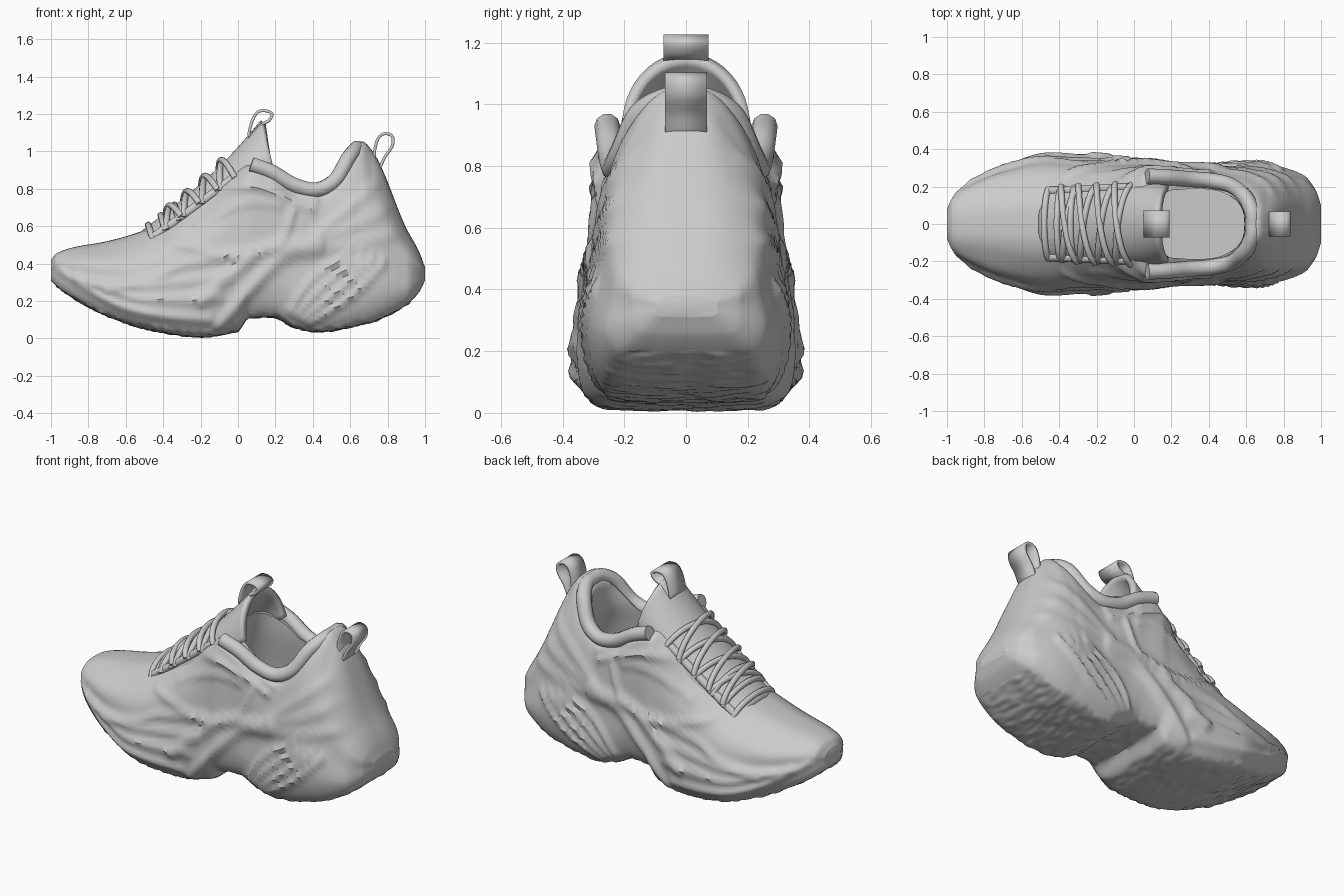
import bpy, math
from mathutils import Vector, noise

if "Cube" in bpy.data.objects:
    bpy.data.objects.remove(bpy.data.objects["Cube"])


def make_obj(name, verts, faces):
    me = bpy.data.meshes.new(name)
    me.from_pydata([tuple(v) for v in verts], [], faces)
    me.update()
    ob = bpy.data.objects.new(name, me)
    bpy.context.collection.objects.link(ob)
    me.shade_smooth()
    return ob


def loft(name, rows, closed=True, caps=True):
    n = len(rows[0])
    faces = []
    for i in range(len(rows) - 1):
        for j in range(n if closed else n - 1):
            k = (j + 1) % n
            faces.append((i * n + j, i * n + k, (i + 1) * n + k, (i + 1) * n + j))
    if caps:
        faces.append(tuple(reversed(range(n))))
        faces.append(tuple(range((len(rows) - 1) * n, len(rows) * n)))
    return make_obj(name, [v for r in rows for v in r], faces)


def spline(pts, steps, closed=False):
    # Catmull-Rom curve through points
    p = [Vector(q) for q in pts]
    n = len(p)
    at = (lambda i: p[i % n]) if closed else (lambda i: p[max(0, min(n - 1, i))])
    out = []
    for i in range(n if closed else n - 1):
        a, b, c, d = at(i - 1), at(i), at(i + 1), at(i + 2)
        for s in range(steps):
            t = s / steps
            out.append(0.5 * (2 * b + (c - a) * t + (2 * a - 5 * b + 4 * c - d) * t * t
                              + (3 * b - a - 3 * c + d) * t ** 3))
    return out if closed else out + [p[-1]]


def table(rows, x):
    # monotone cubic interpolation of table columns against the first column
    i = 0
    while i < len(rows) - 2 and x > rows[i + 1][0]:
        i += 1

    def slope(k, c):
        if k == 0 or k == len(rows) - 1:
            j = min(k, len(rows) - 2)
            return (rows[j + 1][c] - rows[j][c]) / (rows[j + 1][0] - rows[j][0])
        a = (rows[k][c] - rows[k - 1][c]) / (rows[k][0] - rows[k - 1][0])
        b = (rows[k + 1][c] - rows[k][c]) / (rows[k + 1][0] - rows[k][0])
        return 0 if a * b <= 0 else 2 * a * b / (a + b)
    h = rows[i + 1][0] - rows[i][0]
    t = (x - rows[i][0]) / h
    return [(2 * t**3 - 3 * t * t + 1) * rows[i][c] + (t**3 - 2 * t * t + t) * h * slope(i, c)
            + (3 * t * t - 2 * t**3) * rows[i + 1][c] + (t**3 - t * t) * h * slope(i + 1, c)
            for c in range(1, len(rows[0]))]


def tube(name, pts, r):
    cu = bpy.data.curves.new(name, 'CURVE')
    cu.dimensions, cu.bevel_depth, cu.bevel_resolution, cu.use_fill_caps = '3D', r, 3, True
    sp = cu.splines.new('POLY')
    sp.points.add(len(pts) - 1)
    for q, v in zip(sp.points, pts):
        q.co = (*v, 1)
    sp.use_smooth = True
    ob = bpy.data.objects.new(name, cu)
    bpy.context.collection.objects.link(ob)


# body stations: x, bottom, top, half-widths low, high and at the top edge
ST = [(-1, .31, .42, .08, .08, .05), (-.97, .28, .455, .14, .14, .1), (-.88, .215, .487, .215, .2, .13),
      (-.7, .12, .52, .3, .27, .17), (-.45, .04, .6, .375, .31, .2), (-.2, .008, .775, .36, .3, .2),
      (0, .04, .93, .34, .305, .265), (.06, .11, .96, .335, .31, .28), (.18, .115, .92, .32, .305, .28),
      (.3, .06, .85, .31, .305, .265), (.42, .035, .83, .315, .295, .255), (.6, .06, 1, .33, .27, .2),
      (.66, .075, 1.055, .33, .25, .16), (.72, .09, 1, .325, .245, .14), (.9, .18, .59, .27, .23, .15),
      (.97, .25, .46, .185, .18, .12), (1, .31, .38, .1, .1, .07)]
rows = []
for i in range(221):
    x = -math.cos(math.pi * i / 220)
    zb, zt, w1, w3, w4 = table(ST, x)
    h, w0, w2 = zt - zb, .84 * w1, .6 * w1 + .4 * w3
    half = spline([(0, zb), (.55 * w0, zb), (w0, zb + .03 * h), (w1, zb + .2 * h), (w2, zb + .45 * h),
                   (w3, zb + .7 * h), (w4, zb + .9 * h), (.5 * w4, zb + .985 * h), (0, zt)], 7)
    rows.append([(x, p[0], p[1]) for p in half] + [(x, -p[0], p[1]) for p in half[-2:0:-1]])
body = loft("shoe_body", rows)

# sculpted side ridges: fans of curves blended between two x-z paths
SEGS = []


def fan(w, h, n, first, last):
    for i in range(n):
        t = i / max(1, n - 1)
        pts = spline([Vector(a).lerp(Vector(b), t) for a, b in zip(first, last)], 4)
        SEGS.append((w, h, pts, min(p.x for p in pts) - 2.5 * w, max(p.x for p in pts) + 2.5 * w))


# forefoot waves
fan(.024, .018, 4, [(-.95, .36), (-.65, .18), (-.4, .12), (-.15, .1)],
    [(-.7, .27), (-.45, .32), (-.3, .39), (0, .45)])
# midfoot wave
fan(.032, .026, 2, [(-.1, .06), (.1, .3), (.25, .44), (.42, .48)],
    [(-.2, .2), (0, .37), (.14, .47), (.42, .51)])
# heel slashes
fan(.018, .02, 4, [(.28, .14), (.4, .32), (.6, .44)], [(.38, .08), (.6, .22), (.78, .4)])
# ankle waves
fan(.028, .014, 3, [(.42, .55), (.55, .66), (.74, .82)], [(.4, .48), (.6, .5), (.88, .57)])
# side strap
fan(.02, .018, 2, [(-.1, .8), (.1, .81), (.4, .69)], [(-.02, .92), (.15, .87), (.42, .74)])
# side window frame
lower = [(-.37, .52), (-.18, .47), (0, .44), (.22, .51), (.3, .69)]
upper = [(-.22, .6), (-.1, .67), (.08, .73), (.22, .71)]
fan(.018, .018, 1, lower, lower)
fan(.018, .014, 1, upper, upper)


def dist(q, a, b):
    d = b - a
    t = max(0, min(1, (q - a).dot(d) / max(d.length_squared, 1e-9)))
    return (q - a - d * t).length


moved = []
for v in body.data.vertices:
    n, q, amt = v.normal, Vector((v.co.x, v.co.z)), 0
    side = min(1, max(0, abs(n.y) * 1.6 - .3))
    if side > 0:
        for w, h, pts, lo, hi in SEGS:
            if lo < q.x < hi:
                d = min(dist(q, a, b) for a, b in zip(pts, pts[1:]))
                amt += h * math.exp(-(d / w) ** 2)
        amt = (min(amt, .03) - .006) * side
    push = Vector((0, math.copysign(1, v.co.y), 0))
    if n.z < -.75:  # tread texture
        amt, push = .008 * noise.noise(Vector((v.co.x * 32, v.co.y * 14, 0))), n
    moved.append(v.co + push * amt)
for v, c in zip(body.data.vertices, moved):
    v.co = c

# foot opening cut out of the body: z, front, back, half-width
CUT = [(.4, -.15, .68, .2), (.55, -.1, .69, .22), (.72, -.03, .64, .2), (.85, .02, .59, .185),
       (.95, .05, .59, .19), (1.3, .1, .63, .2)]
rows = []
for i in range(19):
    z = .4 + .9 * i / 18
    x0, x1, hy = table(CUT, z)
    ring = []
    for k in range(48):
        a = 2 * math.pi * k / 48
        c, s = math.cos(a), math.sin(a)
        ring.append(((x0 + x1) / 2 + (x1 - x0) / 2 * math.copysign(abs(c) ** .75, c),
                     hy * math.copysign(abs(s) ** .75, s), z))
    rows.append(ring)
cutter = loft("opening_cutter", rows)
cutter.hide_render = True
mod = body.modifiers.new("opening", 'BOOLEAN')
mod.operation, mod.solver, mod.object = 'DIFFERENCE', 'EXACT', cutter
bpy.context.view_layer.objects.active = body
body.select_set(True)
bpy.ops.object.modifier_apply(modifier=mod.name)
bpy.data.objects.remove(cutter)
bpy.ops.object.shade_smooth_by_angle(angle=math.radians(50))

# padded collar roll
half = [(.07, .255, .93), (.18, .25, .89), (.3, .24, .82), (.42, .23, .795), (.52, .205, .845),
        (.59, .15, .96), (.63, .07, 1.01)]
tube("padded_collar", spline(half + [(.637, 0, 1.015)] + [(x, -y, z) for x, y, z in half[::-1]], 8), .042)

# tongue: arched rows along the instep (u, x, z, half-width, side drop, side set-back)
TONGUE = [(0, -.5, .565, .18, .09, .03), (.3, -.3, .72, .19, .11, .03), (.6, -.1, .895, .2, .14, .04),
          (.8, .02, 1.02, .205, .18, .05), (1, .135, 1.155, .19, .23, .05)]


def arch(u, a, lift=0):
    x, z, hw, drop, back = table(TONGUE, u)
    k = 1 - math.cos(a)
    return (x + back * k - .6 * lift, (hw + lift * .5) * math.sin(a), z - drop * k + .8 * lift)


tongue = loft("tongue", [[arch(i / 30, math.pi * (j / 24 - .5)) for j in range(25)] for i in range(31)],
              closed=False, caps=False)
m = tongue.modifiers.new("thickness", 'SOLIDIFY')
m.thickness, m.offset = .035, 0

# laces and eyelet rails
for s in (-1, 1):
    tube("eyelet_rail", [arch(.06 + .62 * i / 20, s * 1.2, .012) for i in range(21)], .024)


def lace(u0, u1, lift):
    tube("lace", [arch(u0 + (u1 - u0) * i / 16, -1.4 + 2.8 * i / 16, lift) for i in range(17)], .017)


for u in (.05, .15, .26):
    lace(u, u, .022)
for u in (.16, .3, .44, .58):
    lace(u, u + .13, .024)
    lace(u + .13, u, .036)


# pull loops: flat ribbon bent in x-z
def ribbon(name, path, hw):
    pts = spline(path, 8, closed=True)
    ob = loft(name, [[(p[0], y, p[1]) for p in pts] for y in (-hw, hw)], caps=False)
    m = ob.modifiers.new("thickness", 'SOLIDIFY')
    m.thickness, m.offset = .016, 0


ribbon("tongue_pull_loop", [(.06, 1.08), (.075, 1.16), (.105, 1.21), (.15, 1.217), (.182, 1.2),
                            (.165, 1.165), (.12, 1.14)], .073)
ribbon("heel_pull_loop", [(.735, .93), (.73, 1.0), (.75, 1.07), (.785, 1.095), (.825, 1.08),
                          (.825, 1.03), (.785, .97), (.755, .91)], .068)
